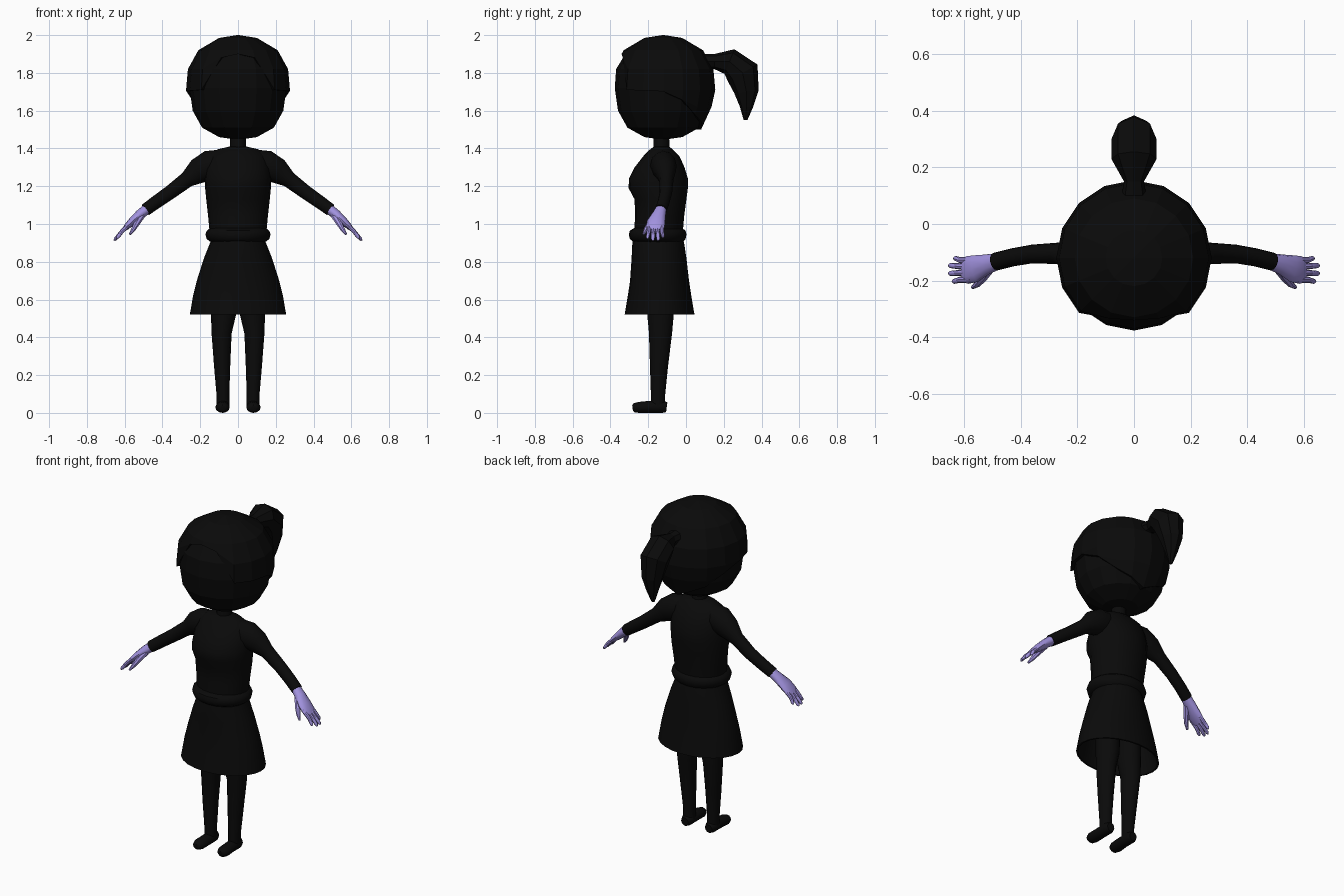
import bpy, bmesh, math
from mathutils import Vector

if "Cube" in bpy.data.objects:
    bpy.data.objects.remove(bpy.data.objects["Cube"], do_unlink=True)


def material(name, rgb):
    m = bpy.data.materials.new(name)
    m.use_nodes = True
    m.diffuse_color = (*rgb, 1)
    m.node_tree.nodes["Principled BSDF"].inputs["Base Color"].default_value = (*rgb, 1)
    return m


BLACK = material("black", (0.003, 0.003, 0.003))
PURPLE = material("lavender", (0.36, 0.29, 0.74))
X, Y, Z = Vector((1, 0, 0)), Vector((0, 1, 0)), Vector((0, 0, 1))


def build(name, rings, mat, smooth=True):
    """Skin a list of equal-length vertex rings into a closed mesh."""
    bm = bmesh.new()
    vr = [[bm.verts.new(p) for p in ring] for ring in rings]
    n = len(vr[0])
    for a, b in zip(vr, vr[1:]):
        for i in range(n):
            j = (i + 1) % n
            bm.faces.new((a[i], a[j], b[j], b[i]))
    bm.faces.new(vr[0])
    bm.faces.new(vr[-1])
    bmesh.ops.remove_doubles(bm, verts=bm.verts, dist=0.0005)
    bmesh.ops.recalc_face_normals(bm, faces=bm.faces)
    me = bpy.data.meshes.new(name)
    bm.to_mesh(me)
    bm.free()
    me.materials.append(mat)
    ob = bpy.data.objects.new(name, me)
    bpy.context.collection.objects.link(ob)
    if smooth:
        bpy.ops.object.select_all(action='DESELECT')
        ob.select_set(True)
        bpy.context.view_layer.objects.active = ob
        bpy.ops.object.shade_smooth_by_angle(angle=math.radians(40))
    return ob


def tube(name, path, mat, side=Y, segs=12, smooth=True):
    """Path entries: x, y, z, radius along side, radius across it."""
    pts = [Vector(p[:3]) for p in path]
    rings = []
    for k, p in enumerate(path):
        t = (pts[min(k + 1, len(pts) - 1)] - pts[max(k - 1, 0)]).normalized()
        s = (side - t * side.dot(t)).normalized()
        u = t.cross(s)
        rings.append([pts[k] + s * p[3] * math.cos(a) + u * p[4] * math.sin(a)
                      for a in (math.tau * i / segs for i in range(segs))])
    return build(name, rings, mat, smooth)


def stack(name, rows, mat, segs=20, smooth=True):
    """Horizontal elliptical rings. Rows: z, centre y, x radius, y radius."""
    rings = [[(rx * math.sin(a), cy - ry * math.cos(a), z)
              for a in (math.tau * i / segs for i in range(segs))]
             for z, cy, rx, ry in rows]
    return build(name, rings, mat, smooth)


def interp(table, v):
    """Linear lookup in an ascending table of pairs."""
    for (a, fa), (b, fb) in zip(table, table[1:]):
        if v <= b:
            return fa + (fb - fa) * (v - a) / (b - a)
    return table[-1][1]


# Head
HEAD_Y = -0.12
head = [(1.45, 0.03), (1.46, 0.1), (1.51, 0.19), (1.6, 0.24), (1.72, 0.257),
        (1.82, 0.25), (1.91, 0.195), (1.97, 0.08), (1.98, 0.01)]
stack("head", [(z, HEAD_Y, r, r) for z, r in head], BLACK, 16, False)

# Hair cap: raised over the face, lower at the sides and the nape
hair = [(1.5, 0.2), (1.62, 0.255), (1.71, 0.275), (1.82, 0.265),
        (1.92, 0.21), (1.985, 0.1), (2.0, 0.005)]
hairline = [(0, 1.9), (23, 1.88), (45, 1.71), (100, 1.7), (135, 1.58), (180, 1.5)]
SEGS = 16
rings = []
for row, (z, r) in enumerate(hair[::-1] + [(None, None)]):
    ring = []
    for i in range(SEGS):
        deg = 360 * i / SEGS
        low = interp(hairline, min(deg, 360 - deg))
        zz = low if z is None else max(z, low)
        rr = interp(hair, zz) - (0.05 if z is None else 0)
        a = math.radians(deg)
        ring.append((rr * math.sin(a), HEAD_Y - rr * math.cos(a), zz))
    rings.append(ring)
build("hair_cap", rings, BLACK, False)

# Ponytail
tube("ponytail", [(0, 0.07, 1.86, 0.05, 0.04), (0, 0.15, 1.86, 0.035, 0.04),
                  (0, 0.23, 1.86, 0.08, 0.07), (0, 0.3, 1.8, 0.08, 0.09),
                  (0, 0.32, 1.7, 0.06, 0.065), (0, 0.32, 1.62, 0.035, 0.035),
                  (0, 0.315, 1.55, 0.01, 0.01)], BLACK, X, 8, False)

# Neck and torso
stack("neck", [(1.36, -0.13, 0.045, 0.045), (1.48, -0.13, 0.04, 0.04)], BLACK, 12)
stack("torso", [(0.93, -0.147, 0.148, 0.128), (1.04, -0.14, 0.158, 0.13),
                (1.13, -0.135, 0.168, 0.137), (1.19, -0.147, 0.174, 0.157),
                (1.24, -0.146, 0.175, 0.156), (1.3, -0.14, 0.17, 0.132),
                (1.36, -0.13, 0.15, 0.095), (1.395, -0.13, 0.11, 0.06),
                (1.41, -0.13, 0.045, 0.04)], BLACK)

# Belt
stack("belt", [(0.905, -0.147, 0.145, 0.13), (0.92, -0.15, 0.165, 0.147),
               (0.945, -0.15, 0.173, 0.153), (0.965, -0.15, 0.165, 0.147),
               (0.98, -0.147, 0.145, 0.125)], BLACK)

# Skirt, hollow from below
stack("skirt", [(0.93, -0.147, 0.138, 0.13), (0.9, -0.147, 0.148, 0.137),
                (0.82, -0.143, 0.18, 0.145), (0.7, -0.14, 0.218, 0.156),
                (0.62, -0.14, 0.238, 0.168), (0.52, -0.14, 0.255, 0.185),
                (0.52, -0.14, 0.245, 0.175), (0.7, -0.14, 0.208, 0.146),
                (0.8, -0.14, 0.17, 0.135)], BLACK, 24)

for s, label in ((1, "left"), (-1, "right")):
    # Leg
    tube(label + "_leg", [(s * 0.075, -0.135, 0.81, 0.07, 0.08),
                          (s * 0.077, -0.135, 0.52, 0.066, 0.07),
                          (s * 0.087, -0.135, 0.42, 0.053, 0.061),
                          (s * 0.084, -0.143, 0.25, 0.043, 0.048),
                          (s * 0.08, -0.148, 0.1, 0.034, 0.038),
                          (s * 0.08, -0.148, 0.03, 0.034, 0.038)], BLACK, X)
    # Foot
    tube(label + "_foot", [(s * 0.08, -0.102, 0.03, 0.024, 0.026),
                           (s * 0.08, -0.125, 0.033, 0.035, 0.033),
                           (s * 0.08, -0.19, 0.032, 0.035, 0.032),
                           (s * 0.082, -0.25, 0.029, 0.038, 0.029),
                           (s * 0.082, -0.275, 0.027, 0.028, 0.024),
                           (s * 0.082, -0.283, 0.026, 0.015, 0.015)], BLACK, X)
    # Sleeve
    tube(label + "_sleeve", [(s * 0.08, -0.125, 1.325, 0.06, 0.07),
                             (s * 0.15, -0.12, 1.31, 0.07, 0.08),
                             (s * 0.21, -0.11, 1.28, 0.058, 0.068),
                             (s * 0.27, -0.104, 1.235, 0.038, 0.042),
                             (s * 0.36, -0.106, 1.167, 0.033, 0.037),
                             (s * 0.43, -0.118, 1.118, 0.032, 0.035),
                             (s * 0.49, -0.133, 1.075, 0.032, 0.033)], BLACK)
    # Palm
    tube(label + "_palm", [(s * 0.475, -0.13, 1.085, 0.028, 0.028),
                           (s * 0.52, -0.143, 1.05, 0.036, 0.026),
                           (s * 0.56, -0.158, 1.013, 0.048, 0.022),
                           (s * 0.59, -0.163, 0.985, 0.049, 0.016),
                           (s * 0.605, -0.163, 0.968, 0.042, 0.01)], PURPLE)
    # Fingers
    for k, (y, tip_y, x, z) in enumerate([(-0.128, -0.122, 0.632, 0.935),
                                          (-0.15, -0.147, 0.65, 0.92),
                                          (-0.173, -0.175, 0.65, 0.92),
                                          (-0.197, -0.203, 0.637, 0.93)]):
        tube(f"{label}_finger_{k + 1}", [(s * 0.575, y, 0.998, 0.012, 0.012),
                                         (s * 0.615, y, 0.96, 0.011, 0.011),
                                         (s * x, tip_y, z, 0.009, 0.009),
                                         (s * (x + 0.005), tip_y, z - 0.008, 0.004, 0.004)],
             PURPLE, Y, 8)
    # Thumb
    tube(label + "_thumb", [(s * 0.51, -0.155, 1.045, 0.02, 0.018),
                            (s * 0.535, -0.19, 1.005, 0.017, 0.015),
                            (s * 0.555, -0.213, 0.97, 0.012, 0.012),
                            (s * 0.572, -0.225, 0.945, 0.006, 0.006)], PURPLE, X, 8)
